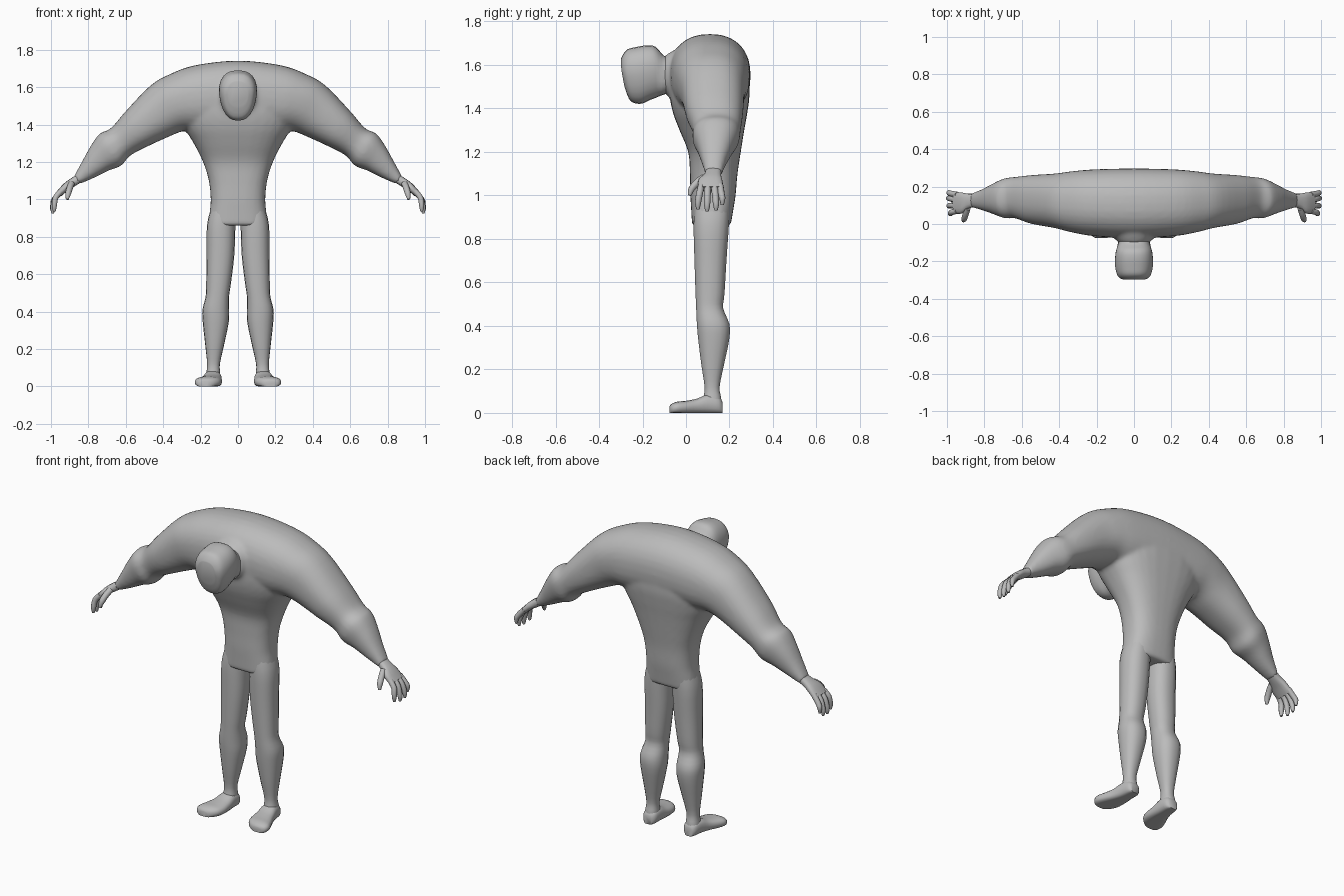
import bpy, bmesh, math
from mathutils import Vector as V

if "Cube" in bpy.data.objects:
    bpy.data.objects.remove(bpy.data.objects["Cube"])

grey = bpy.data.materials.new("clay grey")
grey.diffuse_color = (0.5, 0.5, 0.5, 1)
grey.use_nodes = True
grey.node_tree.nodes["Principled BSDF"].inputs["Base Color"].default_value = grey.diffuse_color


def catmull(p, q, r, s, t):
    return 0.5 * (2 * q + (r - p) * t + (2 * p - 5 * q + 4 * r - s) * t * t
                  + (3 * q - p - 3 * r + s) * t ** 3)


def loft(bm, sections, n=20, power=2.3, steps=3):
    """Skin a closed tube through (centre, half axis a, half axis b) sections."""
    sec = [tuple(V(v) for v in s) for s in sections]
    fine, last = [], len(sec) - 1
    for i in range(last):
        quad = [sec[max(0, min(last, i + k))] for k in (-1, 0, 1, 2)]
        fine += [[catmull(*(s[j] for s in quad), k / steps) for j in range(3)]
                 for k in range(steps)]
    fine.append(sec[-1])
    rings = []
    for c, a, b in fine:
        ring = []
        for k in range(n):
            ang = 2 * math.pi * k / n
            co, si = math.cos(ang), math.sin(ang)
            u = math.copysign(abs(co) ** (2 / power), co)
            v = math.copysign(abs(si) ** (2 / power), si)
            ring.append(bm.verts.new(c + a * u + b * v))
        rings.append(ring)
    faces = [bm.faces.new((p[k], p[(k + 1) % n], q[(k + 1) % n], q[k]))
             for p, q in zip(rings, rings[1:]) for k in range(n)]
    faces += [bm.faces.new(rings[0][::-1]), bm.faces.new(rings[-1])]
    bmesh.ops.recalc_face_normals(bm, faces=faces)


def finish(name, bm, mirror=False, angle=50):
    me = bpy.data.meshes.new(name)
    bm.to_mesh(me)
    bm.free()
    me.materials.append(grey)
    ob = bpy.data.objects.new(name, me)
    bpy.context.collection.objects.link(ob)
    bpy.ops.object.select_all(action='DESELECT')
    ob.select_set(True)
    bpy.context.view_layer.objects.active = ob
    bpy.ops.object.shade_smooth_by_angle(angle=math.radians(angle))
    if mirror:
        ob.modifiers.new("mirror", 'MIRROR').use_mirror_merge = False
    return ob


def upright(z, x0, x1, y0, y1):
    return (((x0 + x1) / 2, (y0 + y1) / 2, z), ((x1 - x0) / 2, 0, 0), (0, (y1 - y0) / 2, 0))


def facing(y, x0, x1, z0, z1):
    return (((x0 + x1) / 2, y, (z0 + z1) / 2), ((x1 - x0) / 2, 0, 0), (0, 0, (z1 - z0) / 2))


def arm_section(tx, tz, bx, bz, y0, y1):
    return (((tx + bx) / 2, (y0 + y1) / 2, (tz + bz) / 2),
            ((tx - bx) / 2, 0, (tz - bz) / 2), (0, (y1 - y0) / 2, 0))


# torso: z, half width, front, back
bm = bmesh.new()
torso = [(.86, .16, .028, .205), (.93, .152, .024, .217), (1.0, .146, .02, .228),
         (1.1, .156, .018, .237), (1.2, .187, .01, .252), (1.3, .237, -.03, .268),
         (1.38, .285, -.06, .282), (1.46, .31, -.075, .292), (1.55, .29, -.075, .288),
         (1.64, .2, -.055, .26)]
loft(bm, [upright(z, -w, w, f, b) for z, w, f, b in torso], 32, 2.6, 4)

# arms and shoulders as one arch: top x, z, bottom x, z, front, back
arm = [(.23, 1.717, .2, 1.36, -.065, .292), (.37, 1.667, .29, 1.365, -.045, .282),
       (.47, 1.607, .37, 1.335, -.022, .27), (.60, 1.472, .48, 1.285, 0, .262),
       (.68, 1.38, .575, 1.235, .03, .252), (.738, 1.353, .625, 1.18, .03, .245),
       (.785, 1.29, .69, 1.155, .05, .22), (.835, 1.2, .775, 1.113, .072, .187),
       (.88, 1.118, .845, 1.083, .088, .166)]
half = [arm_section(*s) for s in arm]
other = [arm_section(-a, b, -c, d, e, f) for a, b, c, d, e, f in reversed(arm)]
loft(bm, other + [arm_section(0, 1.742, 0, 1.36, -.078, .297)] + half, 32, 2.3, 4)

# neck root blending into the chest
loft(bm, [facing(.06, -.17, .17, 1.4, 1.71), facing(-.05, -.12, .12, 1.44, 1.67),
          facing(-.1, -.085, .085, 1.468, 1.64)], 24, 2.2)
body = finish("torso_and_arms", bm, angle=80)
rm = body.modifiers.new("blend", 'REMESH')
rm.mode, rm.voxel_size, rm.use_smooth_shade = 'VOXEL', 0.011, True
sm = body.modifiers.new("soften", 'SMOOTH')
sm.factor, sm.iterations = 0.5, 6

# head, leaning forward: y, half width, bottom, top
bm = bmesh.new()
head = [(-.05, .085, 1.475, 1.63), (-.1, .085, 1.464, 1.642), (-.14, .097, 1.45, 1.683),
        (-.18, .103, 1.438, 1.69), (-.23, .103, 1.422, 1.682), (-.268, .094, 1.425, 1.672),
        (-.288, .08, 1.445, 1.65), (-.298, .055, 1.5, 1.63)]
loft(bm, [facing(y, -w, w, b, t) for y, w, b, t in head], 24, 2.5)
# narrow the jaw and slope the face back towards the chin
for v in bm.verts:
    low = max(0, min(1, (1.58 - v.co.z) / .16))
    if v.co.y < -.12:
        v.co.x *= 1 - .22 * low
        v.co.y += .03 * low * min(1, (-.12 - v.co.y) / .12)
finish("head", bm)

# legs: z, inner x, outer x, front, back
bm = bmesh.new()
leg = [(.95, .012, .145, .04, .2), (.86, .014, .166, .034, .198), (.7, .02, .168, .038, .187),
       (.55, .038, .17, .043, .178), (.48, .048, .173, .046, .172), (.41, .047, .19, .049, .2),
       (.34, .05, .188, .055, .2), (.22, .075, .175, .07, .175), (.12, .097, .165, .085, .155),
       (.07, .095, .17, .08, .162), (.03, .095, .175, .075, .165)]
loft(bm, [upright(*s) for s in leg], 18, 2.3)
finish("legs", bm, True)

# feet, toes turned out: y, inner x, outer x, top
bm = bmesh.new()
foot = [(.168, .11, .158, .05), (.15, .092, .172, .075), (.1, .088, .182, .085),
        (.05, .086, .196, .066), (0, .086, .218, .056), (-.04, .098, .231, .052),
        (-.066, .125, .222, .042), (-.076, .15, .2, .03)]
loft(bm, [facing(y, a, b, -.006, t) for y, a, b, t in foot], 18, 2.5)
for v in bm.verts:
    v.co.z = max(0, v.co.z)
finish("feet", bm, True)

# hands: palm, four fingers and a thumb
bm = bmesh.new()
loft(bm, [((.85, .127, 1.112), (.012, 0, .02), (0, .036, 0)),
          ((.885, .122, 1.09), (.012, 0, .02), (0, .04, 0)),
          ((.92, .112, 1.066), (.012, 0, .018), (0, .056, 0)),
          ((.957, .114, 1.03), (.013, 0, .012), (0, .058, 0))], 16, 2.6)


def finger(points, r):
    pts = [V(p) for p in points]
    secs = []
    for i, p in enumerate(pts):
        d = (pts[min(i + 1, len(pts) - 1)] - pts[max(i - 1, 0)]).normalized()
        side = d.cross(V((1, 0, 0.6))).normalized()
        k = r * (1, 1, .9, .45)[i]
        secs.append((p, side * k, d.cross(side) * k))
    loft(bm, secs, 10, 2)


for root, tip, z, x in ((.07, .055, .935, .982), (.1, .097, .925, .99),
                        (.13, .138, .93, .992), (.157, .167, .955, .99)):
    finger([(.945, root, 1.045), (.975, (root + tip) / 2, 1.01),
            (x, tip, z + .03), (x, tip, z)], .0155)
finger([(.89, .085, 1.085), (.9, .052, 1.06), (.908, .026, 1.03), (.913, .016, 1.0)], .017)
finish("hands", bm, True)
